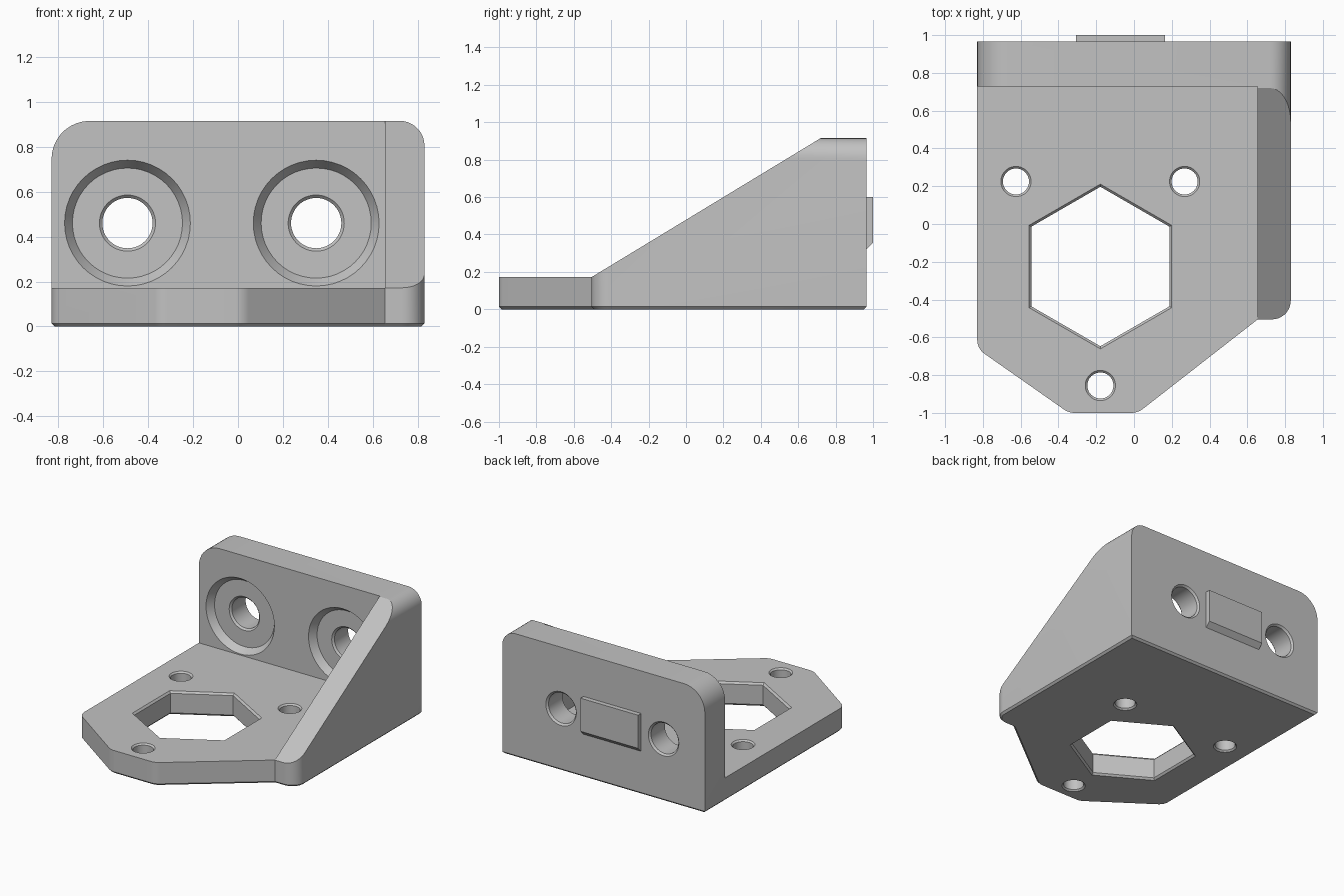
import bpy, bmesh
from math import pi, tan, cos, sin
from mathutils import Vector, Matrix

if "Cube" in bpy.data.objects:
    bpy.data.objects.remove(bpy.data.objects["Cube"])

grey = bpy.data.materials.new("light_grey")
grey.use_nodes = True
colour = (0.54, 0.54, 0.54, 1)
grey.diffuse_color = colour
grey.node_tree.nodes["Principled BSDF"].inputs["Base Color"].default_value = colour

# Axis frames: local (x, y, z) to world, with local z as the extrusion direction
PLAN = Matrix.Identity(3)
ALONG_Y = Matrix(((1, 0, 0), (0, 0, 1), (0, 1, 0)))
ALONG_X = Matrix(((0, 0, 1), (1, 0, 0), (0, 1, 0)))


def rounded(corners, steps=9):
    """Outline from (x, y, radius) corners, with arcs where radius > 0."""
    out = []
    for i, (x, y, r) in enumerate(corners):
        p = Vector((x, y))
        if not r:
            out.append(p)
            continue
        a = (Vector(corners[i - 1][:2]) - p).normalized()
        b = (Vector(corners[(i + 1) % len(corners)][:2]) - p).normalized()
        half = a.angle(b) / 2
        centre = p + (a + b).normalized() * r / sin(half)
        start = p + a * r / tan(half) - centre
        sweep = pi - 2 * half
        side = (p - centre).normalized()
        tangent = (side - start.normalized() * cos(sweep / 2)).normalized()
        for k in range(steps + 1):
            t = sweep * k / steps
            out.append(centre + r * (start.normalized() * cos(t) + tangent * sin(t)))
    return out


def finish(name, bm, frame):
    bmesh.ops.transform(bm, matrix=frame.to_4x4(), verts=bm.verts)
    bmesh.ops.recalc_face_normals(bm, faces=bm.faces)
    mesh = bpy.data.meshes.new(name)
    bm.to_mesh(mesh)
    bm.free()
    mesh.materials.append(grey)
    obj = bpy.data.objects.new(name, mesh)
    bpy.context.collection.objects.link(obj)
    return obj


def prism(name, outline, low, high, frame, chamfer=0):
    bm = bmesh.new()
    face = bm.faces.new([bm.verts.new((p[0], p[1], low)) for p in outline])
    top = bmesh.ops.extrude_face_region(bm, geom=[face], use_keep_orig=True)["geom"]
    moved = [v for v in top if isinstance(v, bmesh.types.BMVert)]
    bmesh.ops.translate(bm, vec=(0, 0, high - low), verts=moved)
    if chamfer:
        edges = [e for e in bm.edges if all(v.co.z == low for v in e.verts)]
        bmesh.ops.bevel(bm, geom=edges, offset=chamfer, segments=1, affect="EDGES")
    return finish(name, bm, frame)


def lathe(name, cx, cy, rings, frame, sides=48):
    """Stepped or tapered plug from (height, radius) rings."""
    bm = bmesh.new()
    loops = []
    for h, r in rings:
        angles = [pi / 2 + 2 * pi * k / sides for k in range(sides)]
        loops.append([bm.verts.new((cx + r * cos(a), cy + r * sin(a), h)) for a in angles])
    for low, high in zip(loops, loops[1:]):
        for k in range(sides):
            j = (k + 1) % sides
            bm.faces.new((low[k], low[j], high[j], high[k]))
    bm.faces.new(loops[0])
    bm.faces.new(loops[-1])
    return finish(name, bm, frame)


def combine(target, tool, operation):
    mod = target.modifiers.new(operation, "BOOLEAN")
    mod.operation, mod.solver, mod.object = operation, "EXACT", tool
    bpy.context.view_layer.objects.active = target
    bpy.ops.object.modifier_apply(modifier=mod.name)
    bpy.data.objects.remove(tool)


# Body: plan outline, trimmed by the front and side silhouettes
BASE, TOP, BACK, WALL, RIB, HALF = 0.172, 0.915, 0.965, 0.728, 0.655, 0.83
plan = rounded([(-HALF, BACK, 0), (-HALF, -0.66, 0.09), (-0.345, -1, 0.1), (0.02, -1, 0.1),
                (RIB, -0.505, 0), (HALF, -0.505, 0.1), (HALF, BACK, 0)])
body = prism("bracket_body", plan, 0, 1.1, PLAN, chamfer=0.014)
front = rounded([(-1, -0.1, 0), (-HALF, -0.1, 0), (-HALF, TOP, 0.17),
                 (HALF, TOP, 0.11), (HALF, -0.1, 0)][1:])
combine(body, prism("front_trim", front, -1.2, 1.2, ALONG_Y), "INTERSECT")
side = [(-1.2, -0.1), (-1.2, BASE), (-0.505, BASE), (0.72, TOP), (0.72, 1.2), (1.2, 1.2), (1.2, -0.1)]
combine(body, prism("side_trim", side, -1.2, 1.2, ALONG_X), "INTERSECT")

# Open space above the base, in front of the wall and beside the rib
space = [(-1.2, -1.2), (RIB, -1.2), (RIB, WALL), (-1.2, WALL)]
combine(body, prism("space_cutter", space, BASE, 1.3, PLAN), "DIFFERENCE")


def through(low, high, r, c):
    """Rings of a through hole with a chamfer at each end."""
    return [(low - 0.05, r + c), (low, r + c), (low + c, r), (high - c, r), (high, r + c), (high + 0.05, r + c)]


# Base openings: three screw holes and a hexagonal window
for x, y in ((-0.625, 0.225), (0.268, 0.225), (-0.178, -0.855)):
    combine(body, lathe("screw_cutter", x, y, through(0, BASE, 0.069, 0.011), PLAN), "DIFFERENCE")
combine(body, lathe("window_cutter", -0.178, -0.225, through(0, BASE, 0.422, 0.014), PLAN, 6), "DIFFERENCE")

# Wall openings: through holes with tapered recesses on the front
DEPTH = 0.05
for x in (-0.492, 0.348):
    recess = [(WALL - 0.05, 0.28), (WALL, 0.28), (WALL + DEPTH, 0.245)]
    combine(body, lathe("recess_cutter", x, 0.46, recess, ALONG_Y), "DIFFERENCE")
    hole = through(WALL + DEPTH, BACK, 0.112, 0.013)
    combine(body, lathe("bolt_cutter", x, 0.46, hole, ALONG_Y), "DIFFERENCE")

# Locating tab on the back, with a sloped underside
tab = [(BACK - 0.02, 0.32), (BACK, 0.32), (1, 0.355), (1, 0.6), (BACK - 0.02, 0.6)]
combine(body, prism("back_tab", tab, -0.307, 0.165, ALONG_X), "UNION")

bpy.ops.object.select_all(action="DESELECT")
body.select_set(True)
bpy.context.view_layer.objects.active = body
bpy.ops.object.shade_smooth_by_angle(angle=pi / 9)
